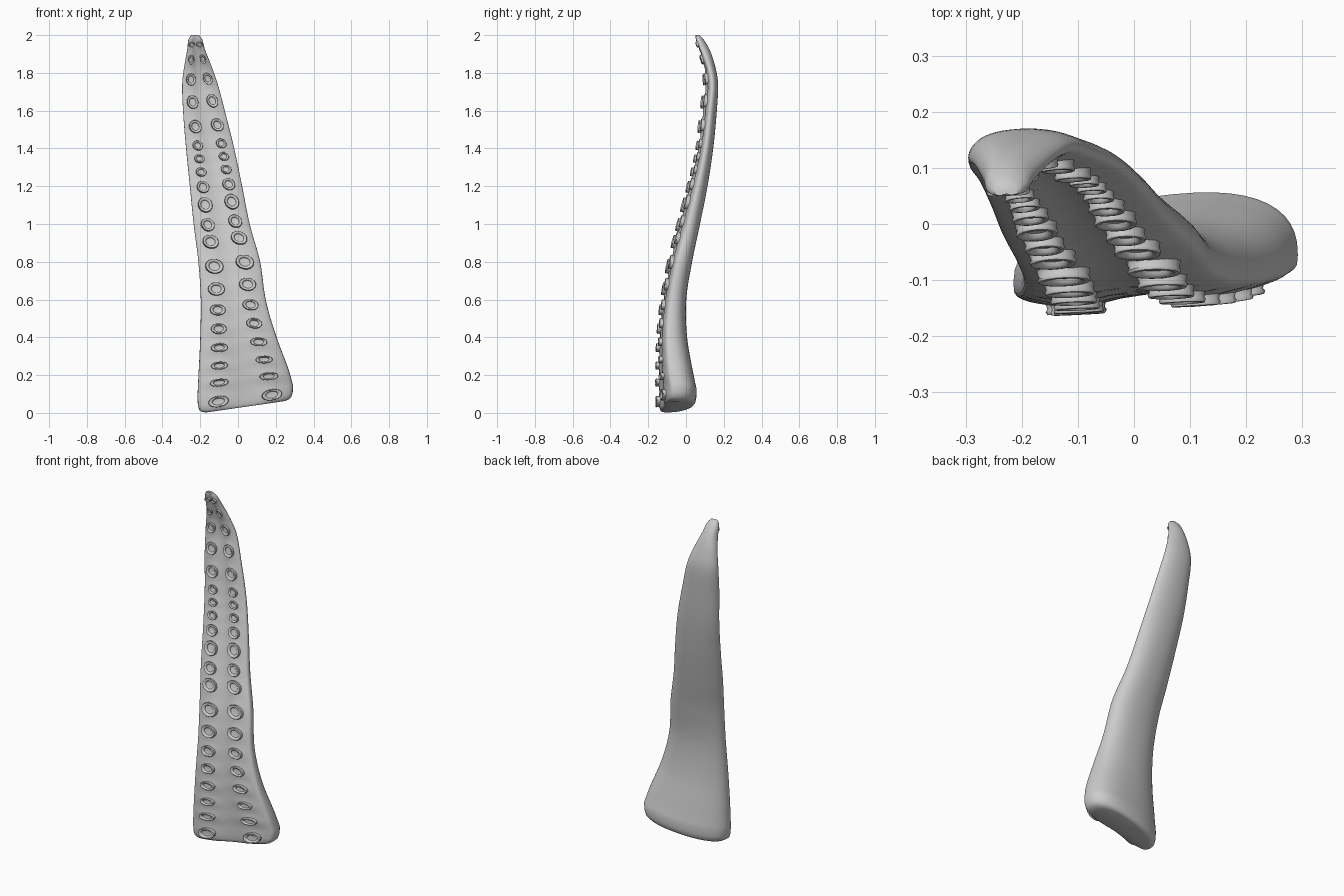
import bpy, bmesh, math
from mathutils import Vector

if "Cube" in bpy.data.objects:
    bpy.data.objects.remove(bpy.data.objects["Cube"])

grey = bpy.data.materials.new("soft grey")
grey.diffuse_color = (0.6, 0.6, 0.6, 1)
grey.use_nodes = True
grey.node_tree.nodes["Principled BSDF"].inputs["Base Color"].default_value = grey.diffuse_color

# Arm sections: height, left x, right x, left y, right y, front depth, back depth
SECTIONS = [
    (0.10, -.215, .292, -.105, -.055, .048, .130),
    (0.20, -.210, .268, -.108, -.070, .044, .122),
    (0.40, -.200, .202, -.106, -.085, .036, .099),
    (0.60, -.197, .147, -.086, -.070, .034, .078),
    (0.80, -.210, .117, -.055, -.036, .029, .076),
    (1.00, -.235, .062, -.008, .018, .027, .067),
    (1.20, -.255, .022, .040, .065, .022, .060),
    (1.40, -.275, -.020, .082, .105, .019, .050),
    (1.60, -.291, -.070, .104, .128, .017, .047),
    (1.75, -.295, -.110, .120, .140, .018, .040),
    (1.85, -.282, -.146, .110, .120, .018, .036),
    (1.93, -.268, -.177, .085, .090, .019, .035),
    (1.98, -.262, -.191, .066, .068, .016, .024),
    (2.00, -.248, -.208, .056, .058, .006, .014),
]

# Suckers: height of the left one, half width, half height
SUCKERS = [
    (.06, .055, .030), (.16, .050, .021), (.25, .045, .021), (.345, .045, .024),
    (.445, .042, .028), (.545, .042, .030), (.655, .045, .035), (.775, .048, .040),
    (.905, .042, .038), (.995, .036, .036), (1.10, .038, .042), (1.195, .033, .033),
    (1.275, .028, .025), (1.345, .027, .023), (1.415, .027, .026), (1.515, .033, .035),
    (1.645, .030, .036), (1.765, .025, .032), (1.87, .016, .025), (1.95, .018, .015),
]


def sucker_height(z, side):
    return z + (0.037 * (1 - z / 2) if side > 0 else 0)


def row_offset(z):
    """Sideways share of a sucker row; the rows spread toward the base."""
    return 0.5 + 0.07 * max(0, 1 - z / 0.4)


def section(z):
    """Smoothly interpolated section values at height z."""
    z = min(max(z, SECTIONS[0][0]), 2.0)
    n = len(SECTIONS)
    i = max(k for k in range(n - 1) if SECTIONS[k][0] <= z)
    a, b = SECTIONS[i], SECTIONS[i + 1]
    p, q = SECTIONS[max(i - 1, 0)], SECTIONS[min(i + 2, n - 1)]
    h = b[0] - a[0]
    t = (z - a[0]) / h
    out = []
    for k in range(1, 7):
        m0 = (b[k] - p[k]) / (b[0] - p[0]) * h
        m1 = (q[k] - a[k]) / (q[0] - a[0]) * h
        out.append((2*t**3 - 3*t*t + 1) * a[k] + (t**3 - 2*t*t + t) * m0
                   + (3*t*t - 2*t**3) * b[k] + (t**3 - t*t) * m1)
    return out


def tilt(x, z):
    """The base slopes up toward the right; the slope fades with height."""
    return 0.15 * (x + 0.06) * max(0, 1 - z / 0.5)


def mound(u, z):
    """Swelling under each sucker."""
    side = 1 if u > 0 else -1
    across = math.exp(-((abs(u) - row_offset(z)) / 0.28) ** 2)
    return 0.007 * across * max(
        math.exp(-((z - sucker_height(h, side)) / (rz * 1.2)) ** 2) for h, rx, rz in SUCKERS)


def arm_point(z, angle, shrink=1.0):
    lx, rx, ly, ry, front, back = section(z)
    c, s = math.cos(angle), math.sin(angle)
    if s > 0:
        # rounded back whose ridge drifts from right to left with height
        skew = max(-0.2, min(0.12, 0.12 - 0.36 * (z - 0.85)))
        u = math.copysign(abs(c) ** 0.9, c)
        u += skew * (1 - u * u)
        depth = back * s ** (0.85 + 0.3 * min(1, max(0, z - 0.2)))
    else:
        # flat front with a shallow groove between the sucker rows
        u = math.copysign(abs(c) ** 0.75, c)
        depth = -front * abs(s) ** 0.5
        depth += 0.008 * max(0, 1 - (u / 0.4) ** 2) * min(1, front / 0.02)
    x = (lx + rx) / 2 + u * shrink * (rx - lx) / 2
    height = z + tilt(x, z)
    if s < 0 and z < 1.9:
        depth -= mound(u, height) * min(1, abs(s) * 3)
    y = (ly + ry) / 2 + u * shrink * (ry - ly) / 2 + depth * shrink
    return Vector((x, y, height))


def front_point(u, z):
    """Point on the front face, u from -1 (left) to 1 (right)."""
    return arm_point(z, -math.acos(abs(u) ** (1 / 0.75) * (1 if u > 0 else -1)))


def finish(bm, name):
    bmesh.ops.recalc_face_normals(bm, faces=bm.faces)
    mesh = bpy.data.meshes.new(name)
    bm.to_mesh(mesh)
    bm.free()
    obj = bpy.data.objects.new(name, mesh)
    bpy.context.collection.objects.link(obj)
    mesh.materials.append(grey)
    bpy.context.view_layer.objects.active = obj
    obj.select_set(True)
    bpy.ops.object.shade_smooth_by_angle(angle=math.radians(50))
    obj.select_set(False)


def bridge(bm, rings):
    for a, b in zip(rings, rings[1:]):
        n = len(a)
        for i in range(n):
            bm.faces.new((a[i], a[(i + 1) % n], b[(i + 1) % n], b[i]))


# Tapering arm with a rounded base
bm = bmesh.new()
N = 48
rings = []
levels = [(0.018, 0.80), (0.022, 0.89), (0.035, 0.96), (0.06, 0.99)]
levels += [(0.1 + 1.8 * i / 100, 1) for i in range(101)]
levels += [(1.93, 1), (1.955, 1), (1.975, 1), (1.99, 1), (2.0, 1)]
for z, shrink in levels:
    rings.append([bm.verts.new(arm_point(z, 2 * math.pi * i / N, shrink)) for i in range(N)])
bridge(bm, rings)
bm.faces.new(rings[0])
bm.faces.new(rings[-1])
finish(bm, "arm")

# Cup profile: radius share, height share
CUP = [(1.0, -0.6), (0.94, 0.25), (1.0, 0.6), (0.95, 0.95), (0.8, 1.0),
       (0.65, 0.7), (0.58, 0.2), (0.3, 0.1)]

# Two rows of oval sucker cups
bm = bmesh.new()
for side in (-1, 1):
    for left_z, rx, rz in SUCKERS:
        z = sucker_height(left_z, side)
        u = side * row_offset(z)
        base_z = z
        for _ in range(3):   # undo the base slope so the cup sits at height z
            base_z += z - front_point(u, base_z).z
        centre = front_point(u, base_z)
        across = (front_point(u + 0.2, base_z) - front_point(u - 0.2, base_z)).normalized()
        up = (front_point(u, base_z + 0.03) - front_point(u, base_z - 0.03)).normalized()
        out = across.cross(up).normalized()
        if out.y > 0:
            out = -out
        height = min(0.014, 0.4 * rx)
        cup = []
        for r, h in CUP:
            cup.append([bm.verts.new(centre + across * rx * r * math.cos(a)
                                     + up * rz * r * math.sin(a) + out * height * h)
                        for a in (2 * math.pi * i / 14 for i in range(14))])
        bridge(bm, cup)
        bm.faces.new(cup[-1])
finish(bm, "suckers")
